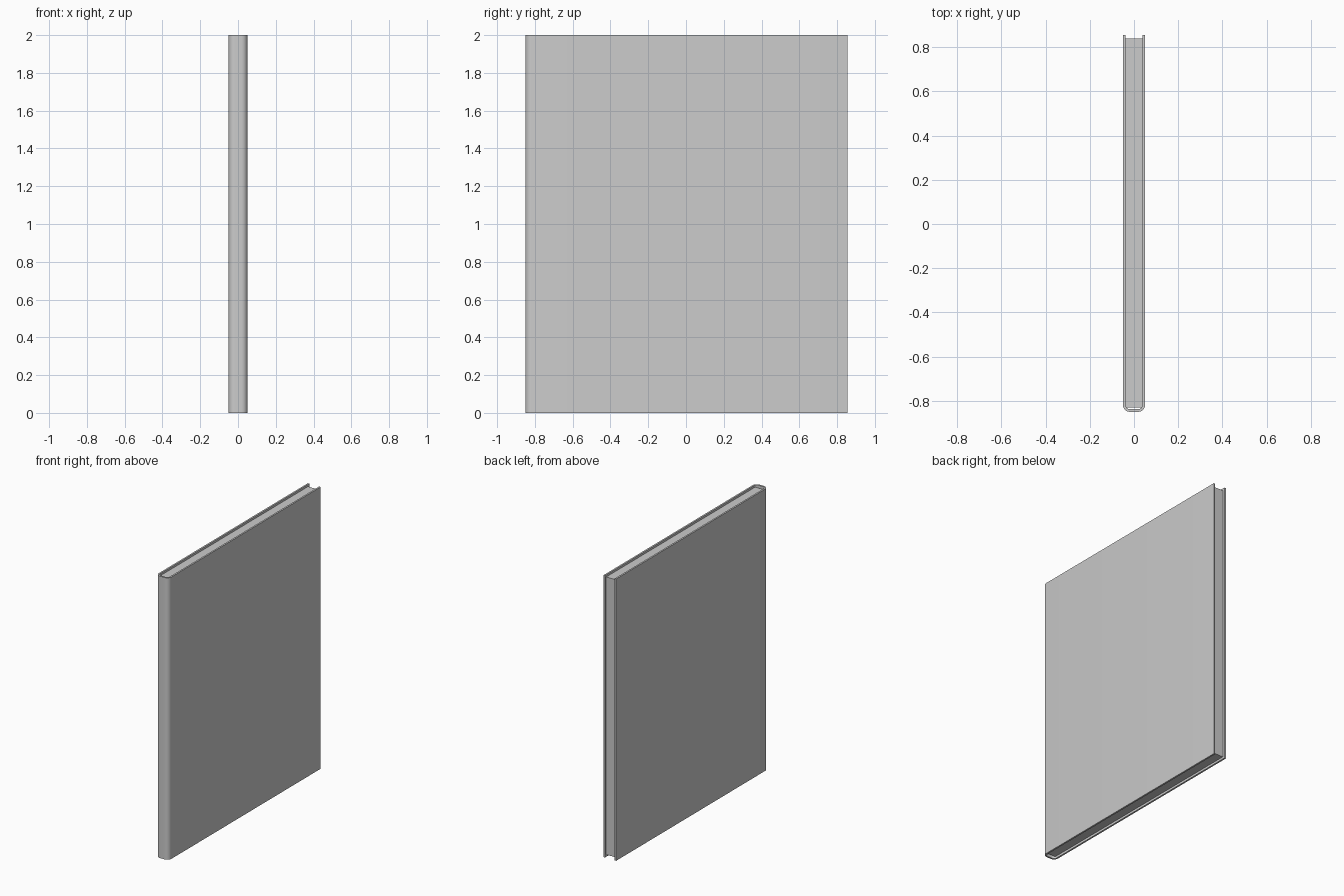
import bpy, bmesh, math

if "Cube" in bpy.data.objects:
    bpy.data.objects.remove(bpy.data.objects["Cube"])

HX, Y0, Y1, H, T, R = 0.05, -0.85, 0.855, 2.0, 0.012, 0.032


def prism(name, outline, z0, z1):
    bm = bmesh.new()
    face = bm.faces.new([bm.verts.new((x, y, z0)) for x, y in outline])
    top = bmesh.ops.extrude_face_region(bm, geom=[face])["geom"]
    moved = [g for g in top if isinstance(g, bmesh.types.BMVert)]
    bmesh.ops.translate(bm, verts=moved, vec=(0, 0, z1 - z0))
    bmesh.ops.recalc_face_normals(bm, faces=bm.faces)
    mesh = bpy.data.meshes.new(name)
    bm.to_mesh(mesh)
    bm.free()
    obj = bpy.data.objects.new(name, mesh)
    bpy.context.collection.objects.link(obj)
    bpy.context.view_layer.objects.active = obj
    obj.select_set(True)
    bpy.ops.object.shade_smooth_by_angle(angle=math.radians(35))
    obj.select_set(False)
    return obj


def u_path(inset):
    """U-shaped line around the spine, from left fore edge to right fore edge."""
    r, right = R - inset, []
    for i in range(7):
        a = math.radians(-90 + 15 * i)
        right.append((HX - R + r * math.cos(a), Y0 + R + r * math.sin(a)))
    right.append((HX - inset, Y1))
    return [(-x, y) for x, y in reversed(right)] + right


# Wrap-around cover with rounded spine
prism("cover", u_path(0) + u_path(T)[::-1], 0, H)

# Page block, recessed inside the cover
px = HX - T
prism("pages", [(-px, -0.83), (px, -0.83), (px, 0.84), (-px, 0.84)], 0.015, H - 0.015)
